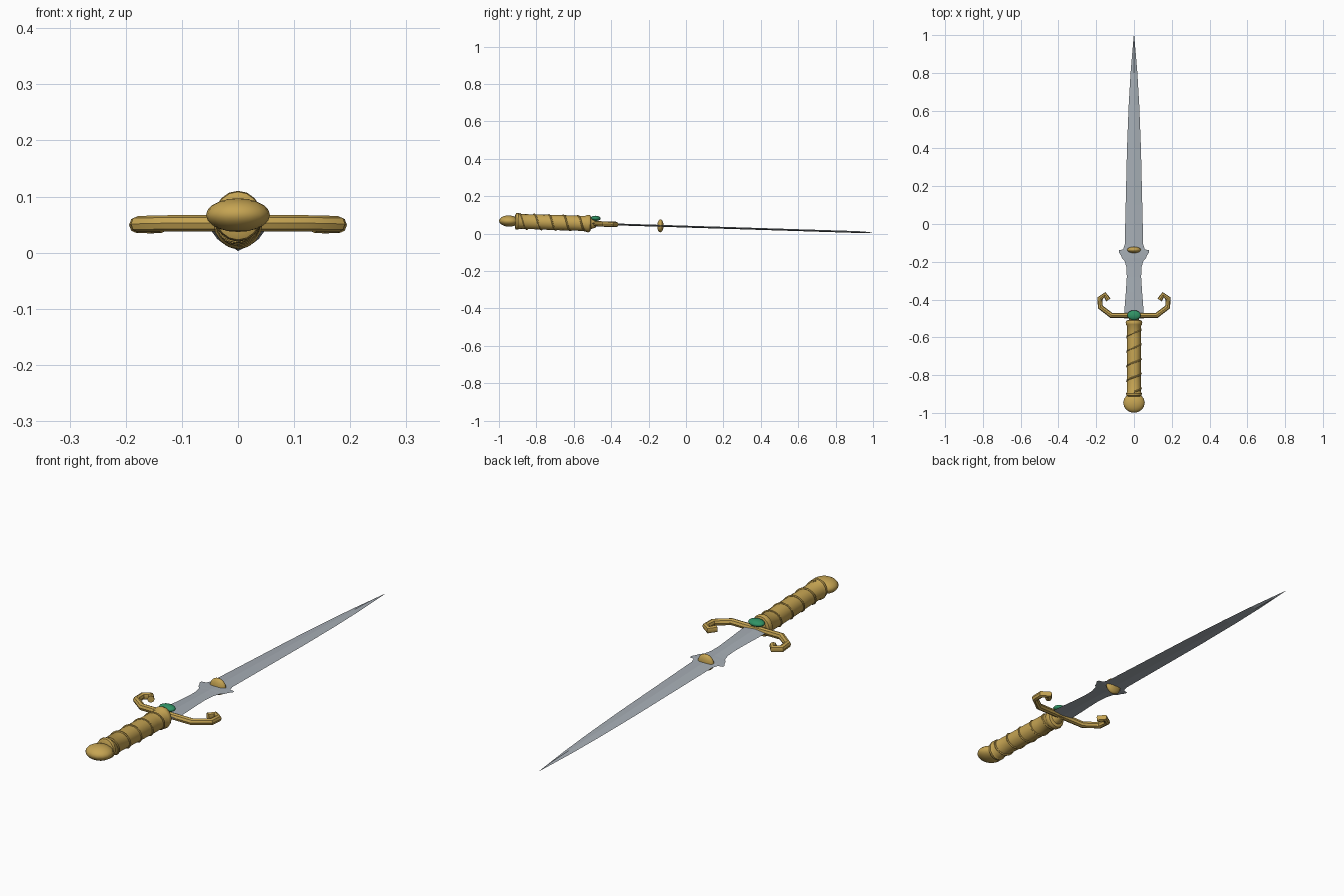
import bpy, bmesh, math
from mathutils import Matrix

if "Cube" in bpy.data.objects:
    bpy.data.objects.remove(bpy.data.objects["Cube"])


def material(name, rgb):
    m = bpy.data.materials.new(name)
    m.diffuse_color = (*rgb, 1)
    m.use_nodes = True
    m.node_tree.nodes["Principled BSDF"].inputs["Base Color"].default_value = m.diffuse_color
    return m


gold = material("gold", (0.56, 0.37, 0.085))
steel = material("steel", (0.38, 0.42, 0.46))
green = material("green gem", (0.03, 0.29, 0.13))


def finish(ob, mat, angle=None):
    ob.data.materials.clear()
    ob.data.materials.append(mat)
    bpy.ops.object.select_all(action='DESELECT')
    ob.select_set(True)
    bpy.context.view_layer.objects.active = ob
    if ob.type == 'CURVE':
        bpy.ops.object.convert(target='MESH')
        ob = bpy.context.object
    if angle:
        bpy.ops.object.shade_smooth_by_angle(angle=math.radians(angle))
    return ob


def loft(name, sections, mat, angle=None):
    """Skin a list of closed rings that all have the same point count."""
    bm = bmesh.new()
    rings = [[bm.verts.new(p) for p in s] for s in sections]
    n = len(rings[0])
    for a, b in zip(rings, rings[1:]):
        for i in range(n):
            bm.faces.new((a[i], a[(i + 1) % n], b[(i + 1) % n], b[i]))
    bm.faces.new(rings[0])
    bm.faces.new(rings[-1])
    bmesh.ops.recalc_face_normals(bm, faces=bm.faces)
    me = bpy.data.meshes.new(name)
    bm.to_mesh(me)
    bm.free()
    ob = bpy.data.objects.new(name, me)
    bpy.context.collection.objects.link(ob)
    return finish(ob, mat, angle)


def ellipsoid(name, loc, size, mat, segs=16, rings=10):
    bpy.ops.mesh.primitive_uv_sphere_add(segments=segs, ring_count=rings, radius=1, location=loc)
    ob = bpy.context.object
    ob.name = name
    ob.scale = size
    return finish(ob, mat, 60)


def tube(name, points, radius, mat, res=2):
    cu = bpy.data.curves.new(name, 'CURVE')
    cu.dimensions = '3D'
    cu.bevel_depth = radius
    cu.bevel_resolution = res
    cu.use_fill_caps = True
    sp = cu.splines.new('POLY')
    sp.points.add(len(points) - 1)
    for p, co in zip(sp.points, points):
        p.co = (*co, 1)
    ob = bpy.data.objects.new(name, cu)
    bpy.context.collection.objects.link(ob)
    return finish(ob, mat, 40)


# Blade: (y, half width), thin diamond section with side lugs
outline = [(-0.50, .053), (-0.42, .048), (-0.36, .043), (-0.28, .038), (-0.23, .040),
           (-0.195, .050), (-0.18, .064), (-0.168, .068), (-0.15, .080), (-0.138, .078),
           (-0.135, .058), (-0.11, .049), (0.1, .044), (0.4, .037), (0.63, .028),
           (0.80, .018), (0.92, .008), (1.0, .001)]
loft("blade", [[(-w, y, 0), (0, y, min(.005, w)), (w, y, 0), (0, y, -min(.005, w))]
               for y, w in outline], steel)

# Grip with raised collars at both ends
grip = [(-0.915, .030), (-0.91, .040), (-0.898, .042), (-0.89, .037), (-0.80, .037),
        (-0.70, .038), (-0.60, .038), (-0.54, .037), (-0.533, .042), (-0.522, .044),
        (-0.512, .040), (-0.508, .028), (-0.48, .018)]
N = 16
loft("grip", [[(r * math.cos(2 * math.pi * i / N), y, 1.07 * r * math.sin(2 * math.pi * i / N))
               for i in range(N)] for y, r in grip], gold, 40)

# Spiral wire around the grip
steps, turns = 110, 4.5
wire = []
for i in range(steps + 1):
    t = 2 * math.pi * turns * i / steps
    wire.append((.037 * math.sin(t), -0.89 + 0.35 * i / steps, .040 * math.cos(t)))
tube("grip_wire", wire, .0045, gold, 1)

# Pommel
ellipsoid("pommel", (0, -0.947, 0), (.057, .053, .030), gold, 16, 10)

# Cross guard with curled ends, mirrored from one half
half = [(0.12, -0.484), (0.178, -0.44), (0.181, -0.395), (0.154, -0.375), (0.136, -0.402)]
path = [(-x, y, 0) for x, y in reversed(half)] + [(x, y, 0) for x, y in half]
tube("cross_guard", path, .0145, gold)

# Gem on the guard and stud through the blade
ellipsoid("guard_gem", (0, -0.484, .029), (.036, .026, .014), green)
ellipsoid("blade_stud", (0, -0.137, 0), (.037, .017, .035), gold)

# Whole weapon rests tilted, tip down
bpy.context.view_layer.update()
tilt = Matrix.Translation((0, 0, .037)) @ Matrix.Rotation(-math.atan(.0315), 4, 'X')
for ob in bpy.context.scene.objects:
    ob.matrix_world = tilt @ ob.matrix_world
